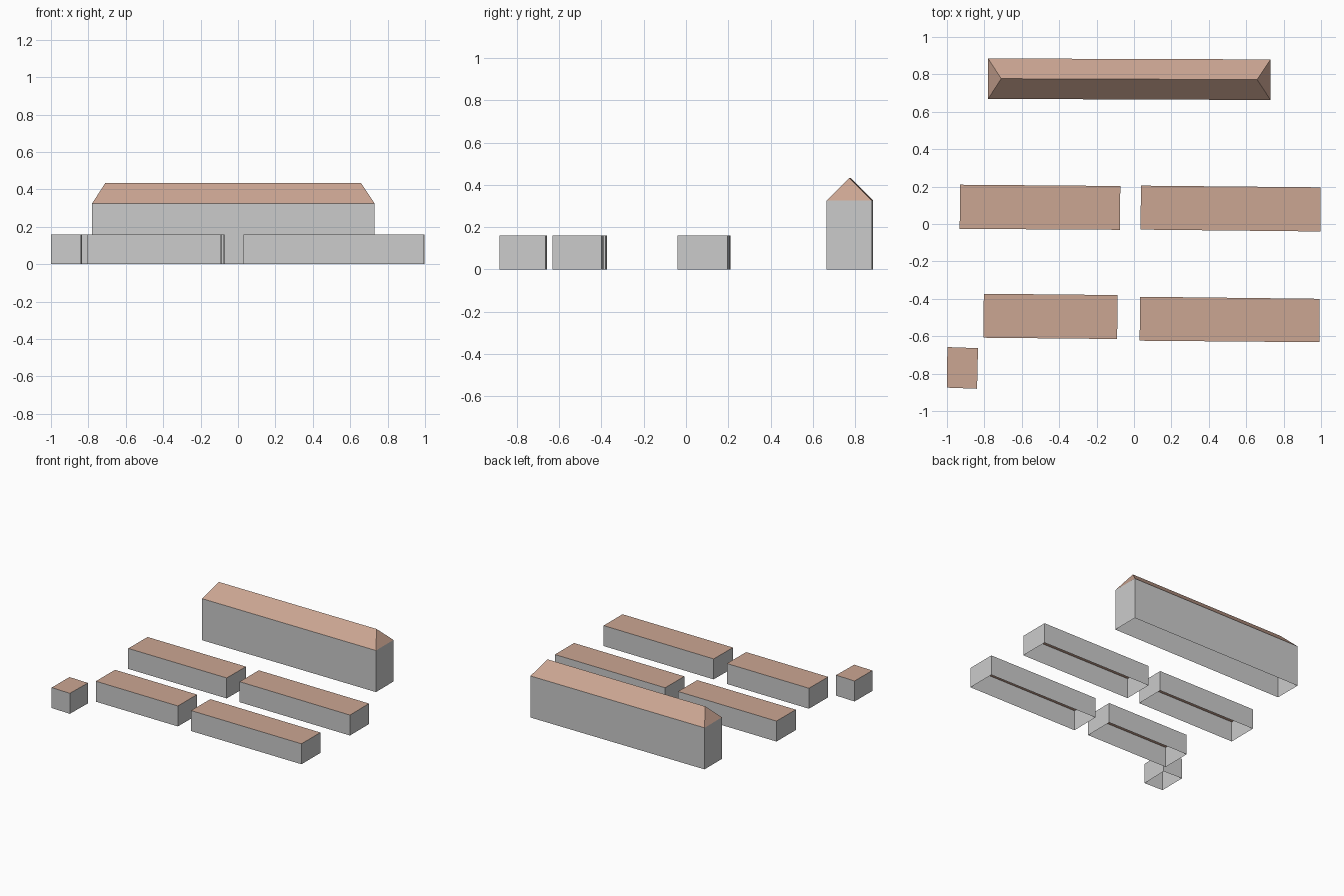
import bpy

if "Cube" in bpy.data.objects:
    bpy.data.objects.remove(bpy.data.objects["Cube"])

roof_mat = bpy.data.materials.new("terracotta")
roof_mat.diffuse_color = (0.60, 0.38, 0.29, 1)
roof_mat.use_nodes = True
roof_mat.node_tree.nodes["Principled BSDF"].inputs["Base Color"].default_value = roof_mat.diffuse_color


def add_mesh(name, verts, faces, mat=None):
    mesh = bpy.data.meshes.new(name)
    mesh.from_pydata(verts, [], faces)
    mesh.update()
    if mat:
        mesh.materials.append(mat)
    obj = bpy.data.objects.new(name, mesh)
    bpy.context.collection.objects.link(obj)
    return obj


def building(name, footprint, height, ridge=None, ridge_z=0.0):
    """Open-bottomed walls over a counter-clockwise footprint, flat or hipped roof."""
    base = [(x, y, 0) for x, y in footprint]
    eaves = [(x, y, height) for x, y in footprint]
    sides = [(i, (i + 1) % 4, (i + 1) % 4 + 4, i + 4) for i in range(4)]
    add_mesh(name + "_walls", base + eaves, sides)
    if ridge:
        top = [(x, y, ridge_z) for x, y in ridge]
        faces = [(0, 1, 5, 4), (1, 2, 5), (2, 3, 4, 5), (3, 0, 4)]
        add_mesh(name + "_hip_roof", eaves + top, faces, roof_mat)
    else:
        add_mesh(name + "_flat_roof", eaves, [(0, 1, 2, 3)], roof_mat)


# Low flat-roofed blocks: front-left, front-right, back-right, back-left corners
blocks = {
    "middle_left_block": [(-0.932, -0.026), (-0.076, -0.031), (-0.073, 0.203), (-0.93, 0.21)],
    "middle_right_block": [(0.035, -0.03), (0.997, -0.04), (0.997, 0.196), (0.037, 0.205)],
    "front_left_block": [(-0.805, -0.608), (-0.09, -0.615), (-0.088, -0.38), (-0.803, -0.373)],
    "front_right_block": [(0.03, -0.624), (0.992, -0.632), (0.993, -0.4), (0.033, -0.389)],
    "corner_hut": [(-1.0, -0.875), (-0.839, -0.881), (-0.834, -0.664), (-0.998, -0.658)],
}
for name, footprint in blocks.items():
    building(name, footprint, 0.16)

# Tall rear hall with a hipped roof
building("rear_hall",
         [(-0.78, 0.669), (0.73, 0.663), (0.73, 0.88), (-0.78, 0.885)], 0.325,
         ridge=[(-0.71, 0.777), (0.658, 0.772)], ridge_z=0.433)
